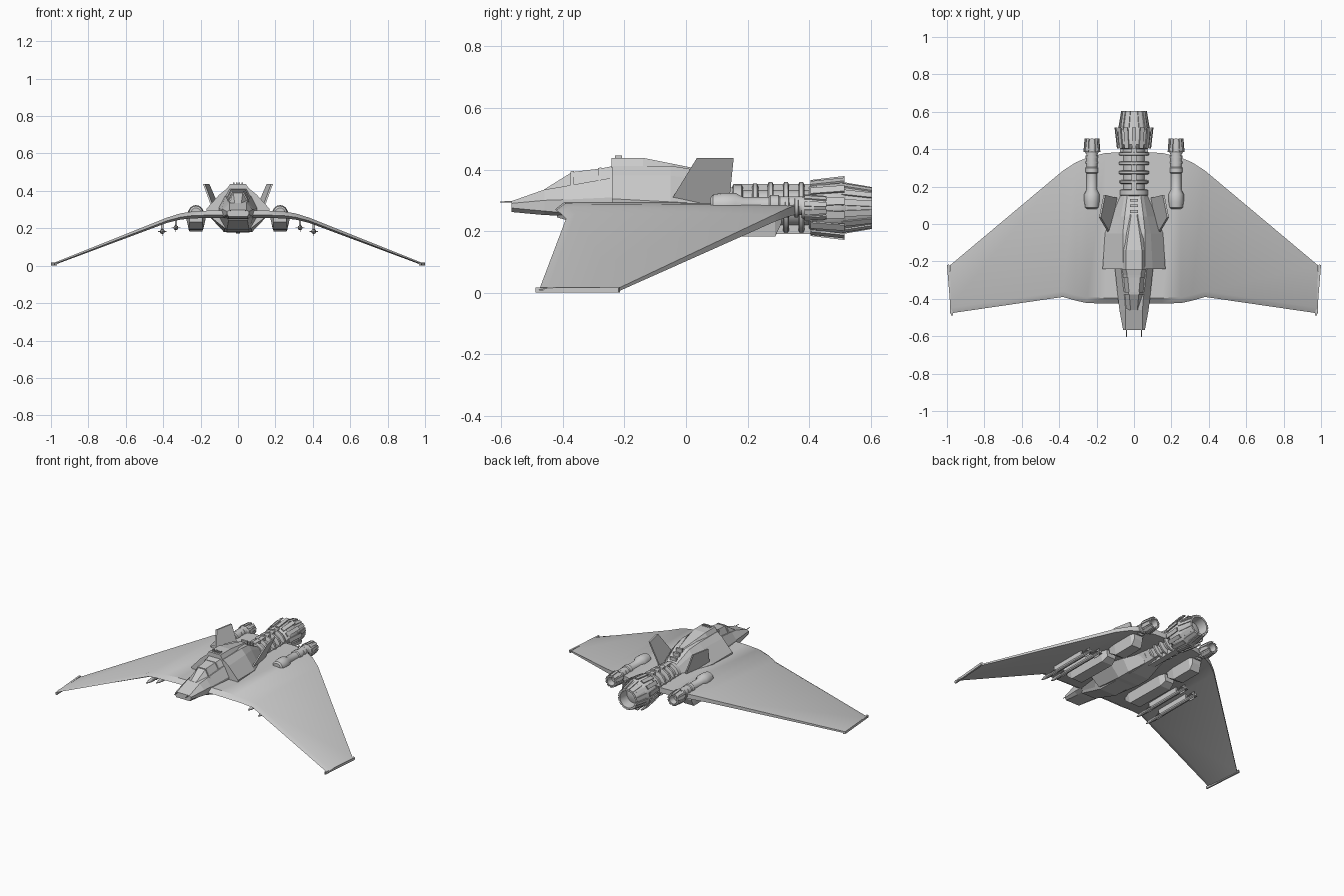
import bpy, bmesh, math
from mathutils import Matrix, Vector


def finish(bm, name, smooth=False):
    bmesh.ops.recalc_face_normals(bm, faces=bm.faces)
    me = bpy.data.meshes.new(name)
    bm.to_mesh(me)
    bm.free()
    ob = bpy.data.objects.new(name, me)
    bpy.context.collection.objects.link(ob)
    if smooth:
        bpy.context.view_layer.objects.active = ob
        ob.select_set(True)
        bpy.ops.object.shade_smooth_by_angle(angle=math.radians(35))
        ob.select_set(False)
    return ob


def loft(name, rings, smooth=False, closed=False):
    """Skin a list of equal point rings; cap the ends unless closed."""
    bm = bmesh.new()
    vs = [[bm.verts.new(p) for p in r] for r in rings]
    n = len(vs[0])
    pairs = list(zip(vs, vs[1:])) + ([(vs[-1], vs[0])] if closed else [])
    for a, b in pairs:
        for i in range(n):
            j = (i + 1) % n
            bm.faces.new((a[i], a[j], b[j], b[i]))
    if not closed:
        bm.faces.new(vs[0])
        bm.faces.new(vs[-1])
    return finish(bm, name, smooth)


def hull(name, sections, cx=0):
    """Loft along y from half profiles (x, z), mirrored about x = cx."""
    return loft(name, [[(cx + x, y, z) for x, z in h] + [(cx - x, y, z) for x, z in reversed(h)]
                       for y, h in sections])


def lathe(name, prof, cx, cz, n=16, closed=False):
    """Turn a (y, radius) profile about an axis along y."""
    return loft(name, [[(cx + r * math.cos(2 * math.pi * i / n), y, cz + r * math.sin(2 * math.pi * i / n))
                        for i in range(n)] for y, r in prof], True, closed)


def box(name, x, y, z):
    return loft(name, [[(a, y[0], z[0]), (a, y[1], z[0]), (a, y[1], z[1]), (a, y[0], z[1])] for a in x])


def petals(name, n, y0, y1, r0, r1, w, t, cx, cz):
    """Ring of flat flaps around a nozzle."""
    bm = bmesh.new()
    for k in range(n):
        rot = Matrix.Translation((cx, 0, cz)) @ Matrix.Rotation(2 * math.pi * k / n, 4, 'Y')
        v = [[bm.verts.new(rot @ Vector(p)) for p in
              ((-w, y, r), (w, y, r), (w, y, r + t), (-w, y, r + t))] for y, r in ((y0, r0), (y1, r1))]
        for i in range(4):
            j = (i + 1) % 4
            bm.faces.new((v[0][i], v[0][j], v[1][j], v[1][i]))
        bm.faces.new(v[0])
        bm.faces.new(v[1])
    return finish(bm, name)


# Drooping wing: x, front y, rear y, top z, thickness
half = [(0, -.425, .385, .295, .04), (.15, -.425, .38, .295, .04), (.25, -.423, .355, .289, .036),
        (.31, -.41, .33, .279, .033), (.38, -.39, .285, .257, .028), (.985, -.478, -.222, .015, .012)]
full = [(-s[0],) + s[1:] for s in reversed(half[1:])] + half
loft("wing", [[(x, f, z - t * .6), (x, f + .03, z), (x, r, z - t * .15), (x, r, z - t), (x, f + .03, z - t)]
              for x, f, r, z, t in full], True)

# Nose, canopy, body, hump
hull("nose", [(-.568, [(.045, .297), (.058, .29), (.058, .275), (.05, .262)]),
              (-.46, [(.045, .335), (.078, .30), (.075, .265), (.05, .252)]),
              (-.40, [(.05, .345), (.085, .302), (.082, .26), (.055, .25)]),
              (-.23, [(.07, .375), (.103, .31), (.103, .26), (.06, .2)])])
hull("canopy", [(-.46, [(.018, .336), (.045, .33)]), (-.37, [(.026, .392), (.056, .335)]),
                (-.28, [(.034, .403), (.068, .345)]), (-.235, [(.045, .412), (.08, .35)])])
for y, w, z in ((-.37, .03, .392), (-.28, .038, .403)):
    hull("canopy_frame", [(y - .006, [(w, z + .002), (w + .032, z - .058)]),
                          (y + .006, [(w, z + .004), (w + .032, z - .056)])])
hull("body", [(-.24, [(.06, .412), (.1, .38), (.168, .305), (.165, .275), (.07, .2)]),
              (-.05, [(.06, .412), (.09, .38), (.155, .295), (.15, .26), (.075, .18)]),
              (.04, [(.05, .398), (.07, .37), (.12, .29), (.115, .25), (.075, .18)]),
              (.16, [(.035, .335), (.05, .325), (.075, .28), (.07, .25), (.05, .195)])])
hull("hump", [(-.242, [(.042, .438), (.062, .405)]), (-.14, [(.042, .438), (.06, .405)]),
              (-.05, [(.03, .420), (.055, .40)]), (.05, [(.015, .40), (.03, .385)])])
hull("belly", [(-.42, [(.06, .26), (.05, .245)]), (-.24, [(.1, .26), (.06, .19)]),
               (.05, [(.1, .26), (.06, .178)]), (.30, [(.06, .25), (.03, .215)])])
for i in range(4):
    x = -.024 + i * .016
    box("sensor_stud", (x - .004, x + .004), (-.23, -.208), (.435, .446))
for i in range(3):
    y = .06 + i * .03
    box("spine_vent", (-.022, .022), (y, y + .014), (.34, .405 - i * .018))

# Main engine: ribbed core, collar, hollow nozzle
CZ = .275
lathe("engine_core", [(.10, .06), (.42, .06)], 0, CZ)
for y, w, r in ((.15, .035, .078), (.215, .02, .08), (.265, .02, .084), (.315, .02, .084), (.365, .02, .084)):
    lathe("engine_ring", [(y, r - .008), (y + .004, r), (y + w - .004, r), (y + w, r - .008)], 0, CZ)
for s in (-1, 1):
    box("engine_side_rail", (s * .058, s * .076), (.16, .42), (CZ - .02, CZ + .02))
box("engine_top_rail", (-.014, .014), (.16, .42), (.33, .353))
box("engine_bottom_rail", (-.02, .02), (.16, .42), (.19, .22))
lathe("engine_collar", [(.40, .07), (.425, .09), (.50, .088), (.52, .078)], 0, CZ, 20)
petals("collar_flaps", 14, .405, .515, .084, .097, .012, .007, 0, CZ)
lathe("nozzle", [(.49, .083), (.605, .064), (.605, .055), (.54, .05), (.50, .05)], 0, CZ, 20, True)
lathe("nozzle_floor", [(.50, .06), (.54, .05), (.55, .02)], 0, CZ, 20)
petals("nozzle_flaps", 14, .50, .605, .081, .063, .010, .005, 0, CZ)

for s in (-1, 1):
    # Nose probes
    lathe("nose_probe", [(-.604, .002), (-.55, .003)], s * .04, .295, 6)

    # Canted fins
    fin = [(.128, -.055, .29), (.182, .035, .437), (.158, .155, .437), (.095, .14, .29)]
    loft("tail_fin", [[(s * (x + d), y, z) for x, y, z in fin] for d in (-.005, .005)])

    # Side engines
    x = s * .225
    lathe("side_engine", [(.08, .026), (.088, .036), (.12, .041), (.16, .041), (.185, .028),
                          (.27, .028), (.275, .034), (.30, .034), (.305, .03), (.38, .03)], x, .283)
    for y in (.32, .35):
        lathe("side_engine_ring", [(y, .028), (y + .004, .035), (y + .014, .035), (y + .018, .028)], x, .278, 14)
    lathe("side_nozzle", [(.375, .032), (.395, .042), (.455, .034), (.455, .027), (.41, .022), (.38, .022)],
          x, .275, 16, True)
    lathe("side_nozzle_floor", [(.38, .03), (.415, .023)], x, .275)
    petals("side_nozzle_flaps", 10, .385, .457, .04, .034, .008, .005, x, .275)

    # Underwing housings
    hull("underwing_housing", [(-.31, [(.035, .265), (.035, .235)]), (-.26, [(.055, .265), (.038, .195)]),
                               (.02, [(.055, .27), (.038, .19)]), (.06, [(.04, .27), (.03, .21)])], x)
    hull("rear_housing", [(.08, [(.04, .27), (.03, .22)]), (.14, [(.048, .27), (.035, .182)]),
                          (.29, [(.048, .265), (.035, .182)]), (.31, [(.035, .265), (.03, .225)])], x)

    # Missiles on pylons
    for mx, mz, wz in ((.332, .203, .25), (.405, .183, .23)):
        mx *= s
        lathe("missile", [(-.37, .002), (-.345, .009), (-.31, .013), (.06, .013), (.085, .009)], mx, mz, 10)
        box("missile_pylon", (mx - .006, mx + .006), (-.25, 0), (mz, wz))
        for y, r in ((-.27, .018), (.03, .024)):
            petals("missile_fins", 4, y, y + .045, .008, .008, .0015, r - .008, mx, mz)

    # Wing tip plate
    tip = [(.968, -.49), (.978, -.49), (1.0, -.22), (.988, -.215)]
    loft("wing_tip_plate", [[(s * a, b, z) for a, b in tip] for z in (0, .016)])
